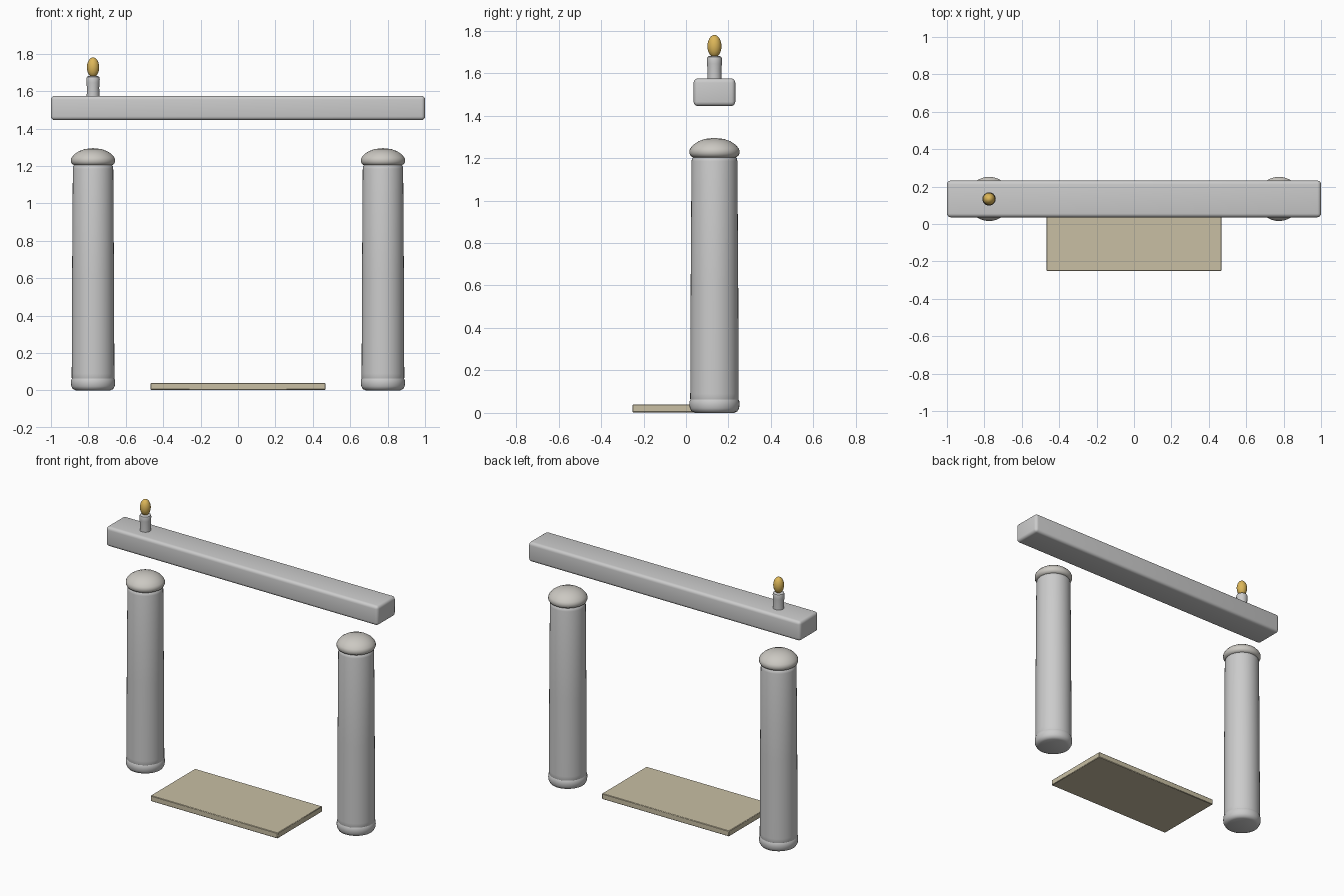
import bpy, bmesh, math

if "Cube" in bpy.data.objects:
    bpy.data.objects.remove(bpy.data.objects["Cube"])

YC = 0.134   # depth of the column line
XC = 0.775   # column offset from centre


def material(name, rgb):
    m = bpy.data.materials.new(name)
    m.diffuse_color = (*rgb, 1)
    m.use_nodes = True
    m.node_tree.nodes["Principled BSDF"].inputs["Base Color"].default_value = m.diffuse_color
    return m


def finish(name, bm, mat=None, angle=40):
    bmesh.ops.recalc_face_normals(bm, faces=bm.faces)
    me = bpy.data.meshes.new(name)
    bm.to_mesh(me)
    bm.free()
    ob = bpy.data.objects.new(name, me)
    bpy.context.collection.objects.link(ob)
    if mat:
        me.materials.append(mat)
    bpy.ops.object.select_all(action='DESELECT')
    bpy.context.view_layer.objects.active = ob
    ob.select_set(True)
    bpy.ops.object.shade_smooth_by_angle(angle=math.radians(angle))
    return ob


def lathe(name, profile, x, mat=None, steps=40):
    """Revolve (radius, z) points around a vertical axis at (x, YC)."""
    bm = bmesh.new()
    verts = [bm.verts.new((x + r, YC, z)) for r, z in profile]
    edges = [bm.edges.new(p) for p in zip(verts, verts[1:])]
    bmesh.ops.spin(bm, geom=verts + edges, cent=(x, YC, 0), axis=(0, 0, 1),
                   angle=math.tau, steps=steps)
    bmesh.ops.remove_doubles(bm, verts=bm.verts, dist=1e-5)
    return finish(name, bm, mat)


def box(name, lo, hi, bevel, segments, mat=None):
    bm = bmesh.new()
    bmesh.ops.create_cube(bm, size=1)
    for v in bm.verts:
        v.co = [(a + b) / 2 + c * (b - a) for a, b, c in zip(lo, hi, v.co)]
    bmesh.ops.bevel(bm, geom=bm.edges[:], offset=bevel, segments=segments,
                    profile=0.5, affect='EDGES')
    return finish(name, bm, mat)


stone = material("stone", (0.60, 0.58, 0.54))
wood = material("tan_wood", (0.58, 0.52, 0.37))
gold = material("gold", (0.72, 0.47, 0.10))

# Columns: rounded foot, tapered shaft, domed cap
foot = [(0, 0), (0.092, 0), (0.108, 0.007), (0.116, 0.022), (0.118, 0.04),
        (0.117, 0.055), (0.113, 0.064), (0.105, 0.066), (0, 0.066)]
shaft = [(0, 0.05), (0.108, 0.05), (0.114, 0.066), (0.114, 0.09), (0.112, 0.6),
         (0.108, 1.185), (0.105, 1.2), (0.097, 1.208), (0, 1.208)]
cap = [(0, 1.203), (0.100, 1.203), (0.112, 1.210), (0.118, 1.222), (0.118, 1.236),
       (0.113, 1.247), (0.098, 1.264), (0.075, 1.279), (0.045, 1.290), (0, 1.295)]
for side, x in (("left", -XC), ("right", XC)):
    lathe(side + "_column_foot", foot, x)
    lathe(side + "_column_shaft", shaft, x)
    lathe(side + "_column_cap", cap, x, stone)

# Lintel floating above the columns
box("lintel", (-1, 0.036, 1.445), (1, 0.232, 1.575), 0.02, 4)

# Threshold slab
box("threshold", (-0.467, -0.252, 0.003), (0.467, 0.216, 0.04), 0.003, 1, wood)

# Candle on the lintel
lathe("candle", [(0, 1.565), (0.034, 1.565), (0.033, 1.62), (0.035, 1.645),
                 (0.036, 1.665), (0.033, 1.676), (0.026, 1.68), (0, 1.68)],
      -XC, steps=24)

# Egg-shaped flame
n = 12
lathe("flame", [(0.033 * math.sin(math.pi * i / n), 1.727 - 0.053 * math.cos(math.pi * i / n))
                for i in range(n + 1)], -XC, gold, steps=20)
